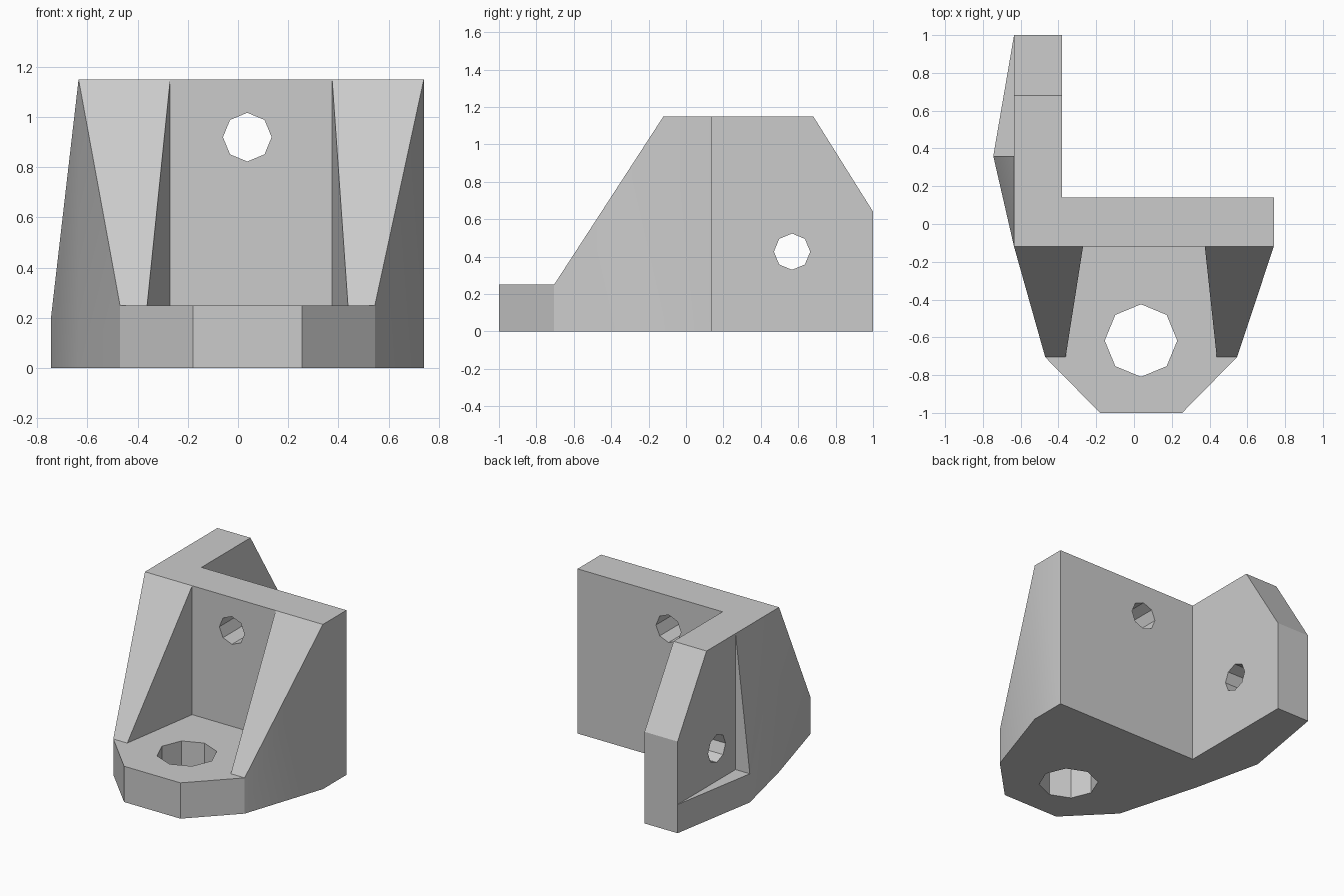
import bpy
import bmesh
import math
from mathutils import Vector

cube = bpy.data.objects.get("Cube")
if cube:
    bpy.data.objects.remove(cube, do_unlink=True)

LEFT, RIGHT, INNER = -0.635, 0.74, -0.38
FRONT, BACK, TOP = -0.12, 0.14, 1.15
FOOT_H, PAD_H, TOE_Y, FIN_Y = 0.25, 0.2, -0.705, 0.36

grey = bpy.data.materials.new("plain grey")
grey.use_nodes = True
grey.diffuse_color = (0.6, 0.6, 0.6, 1)
grey.node_tree.nodes["Principled BSDF"].inputs["Base Color"].default_value = (0.6, 0.6, 0.6, 1)


def link(name, bm):
    mesh = bpy.data.meshes.new(name)
    bm.to_mesh(mesh)
    bm.free()
    mesh.materials.append(grey)
    obj = bpy.data.objects.new(name, mesh)
    bpy.context.collection.objects.link(obj)
    return obj


def merge_flat(bm):
    bmesh.ops.dissolve_limit(bm, angle_limit=0.002, verts=bm.verts[:], edges=bm.edges[:])
    bmesh.ops.recalc_face_normals(bm, faces=bm.faces[:])


def solid(name, points):
    """Convex block spanning the given corners."""
    bm = bmesh.new()
    for p in points:
        bm.verts.new(p)
    bmesh.ops.convex_hull(bm, input=bm.verts[:])
    merge_flat(bm)
    return link(name, bm)


def slab(name, plan, height):
    return solid(name, [(x, y, z) for x, y in plan for z in (0, height)])


def gusset(name, inner_back, inner_toe, outer_toe, outer_back):
    """Upright web sloping from the wall top down to the foot."""
    plan = [(inner_back, FRONT, TOP), (inner_toe, TOE_Y, FOOT_H),
            (outer_toe, TOE_Y, FOOT_H), (outer_back, FRONT, TOP)]
    return solid(name, plan + [(x, y, 0) for x, y, z in plan])


def drill(name, centre, axis, radius, depth):
    """Eight-sided cutter along an axis."""
    bm = bmesh.new()
    bmesh.ops.create_cone(bm, cap_ends=True, segments=8, radius1=radius, radius2=radius, depth=depth)
    turn = Vector((0, 0, 1)).rotation_difference(Vector(axis)).to_matrix()
    bmesh.ops.rotate(bm, verts=bm.verts[:], matrix=turn)
    bmesh.ops.translate(bm, verts=bm.verts[:], vec=centre)
    obj = link(name, bm)
    obj.hide_render = True
    return obj


def combine(body, tool, operation):
    mod = body.modifiers.new(tool.name, "BOOLEAN")
    mod.operation, mod.solver, mod.object = operation, "EXACT", tool
    bpy.context.view_layer.objects.active = body
    bpy.ops.object.modifier_apply(modifier=mod.name)
    bpy.data.objects.remove(tool, do_unlink=True)


# Upright wall
bracket = slab("corner_bracket", [(LEFT, FRONT), (RIGHT, FRONT), (RIGHT, BACK), (LEFT, BACK)], TOP)

parts = [
    # Rear arm with sloped end
    solid("rear_arm", [(x, y, z) for x in (LEFT, INNER) for y, z in
                       ((FRONT, 0), (1, 0), (1, 0.64), (0.68, TOP), (FRONT, TOP))]),
    # Foot plate with clipped front corners
    slab("foot_plate", [(LEFT, BACK), (LEFT, FRONT), (-0.47, TOE_Y), (-0.18, -1),
                        (0.255, -1), (0.545, TOE_Y), (RIGHT, FRONT), (RIGHT, BACK)], FOOT_H),
    # Front webs
    gusset("right_gusset", -0.27, -0.362, -0.47, LEFT),
    gusset("left_gusset", 0.375, 0.438, 0.545, RIGHT),
    # Tapered outer fin and its low pad
    solid("side_fin", [(LEFT, y, z) for y in (FRONT, FIN_Y) for z in (0, TOP)]
          + [(-0.745, FIN_Y, 0), (-0.745, FIN_Y, PAD_H)]),
    slab("side_pad", [(LEFT, FIN_Y), (-0.745, FIN_Y), (LEFT, 1)], PAD_H),
]
for part in parts:
    combine(bracket, part, "UNION")

# Clean up coplanar seams
bm = bmesh.new()
bm.from_mesh(bracket.data)
bmesh.ops.remove_doubles(bm, verts=bm.verts[:], dist=0.0005)
merge_flat(bm)
bm.to_mesh(bracket.data)
bm.free()

# Bolt holes
for hole in (drill("foot_hole", (0.037, -0.617, 0.12), (0, 0, 1), 0.192, 0.6),
             drill("wall_hole", (0.037, 0, 0.92), (0, 1, 0), 0.097, 0.5),
             drill("arm_hole", (-0.5, 0.567, 0.426), (1, 0, 0), 0.097, 0.6)):
    combine(bracket, hole, "DIFFERENCE")

bpy.ops.object.select_all(action="DESELECT")
bracket.select_set(True)
bpy.context.view_layer.objects.active = bracket
bpy.ops.object.shade_smooth_by_angle(angle=math.radians(25))
